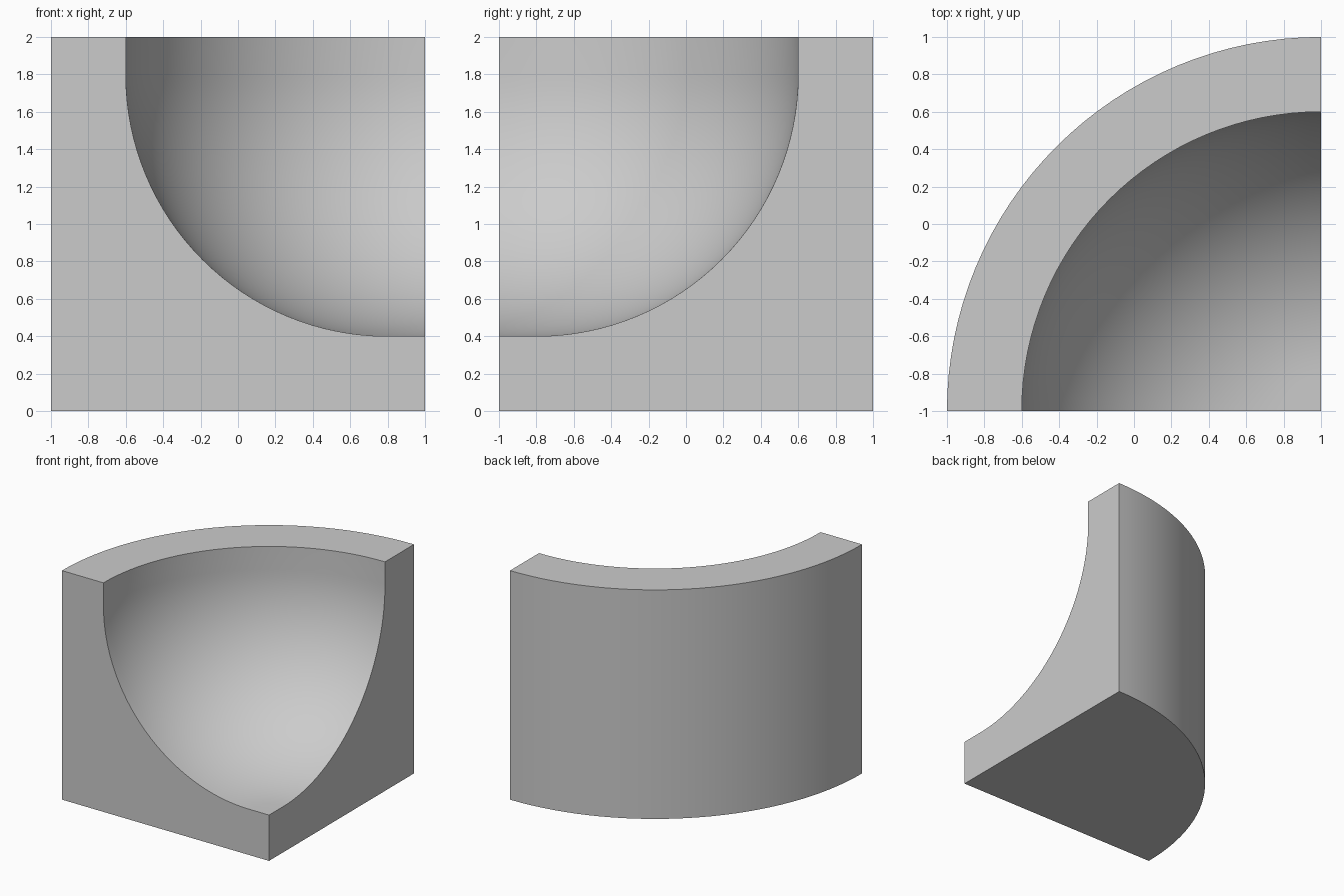
import bpy, bmesh
from math import sin, cos, pi

if "Cube" in bpy.data.objects:
    bpy.data.objects.remove(bpy.data.objects["Cube"])

STEPS = 32          # segments around the quarter turn
AXIS = (1.0, -1.0)  # vertical axis at the front right corner

# Section profile (radius, height): base, outer wall, rim, cove arc, small flat floor
profile = [(0, 0), (2, 0), (2, 2), (1.6, 2)]
for i in range(33):
    a = pi / 2 * i / 32
    profile.append((0.2 + 1.4 * cos(a), 1.8 - 1.4 * sin(a)))
profile.append((0, 0.4))

# Sweep the profile a quarter turn from -x to +y
bm = bmesh.new()
rings = []
for s in range(STEPS + 1):
    t = pi / 2 * s / STEPS
    rings.append([bm.verts.new((AXIS[0] - r * cos(t), AXIS[1] + r * sin(t), z))
                  for r, z in profile])
for a, b in zip(rings, rings[1:]):
    for i in range(len(profile) - 1):
        bm.faces.new((a[i], a[i + 1], b[i + 1], b[i]))

# Flat end faces
bm.faces.new(rings[0])
bm.faces.new(rings[-1])

bmesh.ops.remove_doubles(bm, verts=bm.verts[:], dist=1e-5)
bmesh.ops.recalc_face_normals(bm, faces=bm.faces[:])
mesh = bpy.data.meshes.new("cove_corner_block")
bm.to_mesh(mesh)
bm.free()

block = bpy.data.objects.new("cove_corner_block", mesh)
bpy.context.collection.objects.link(block)
bpy.context.view_layer.objects.active = block
block.select_set(True)
bpy.ops.object.shade_smooth_by_angle(angle=pi / 6)
